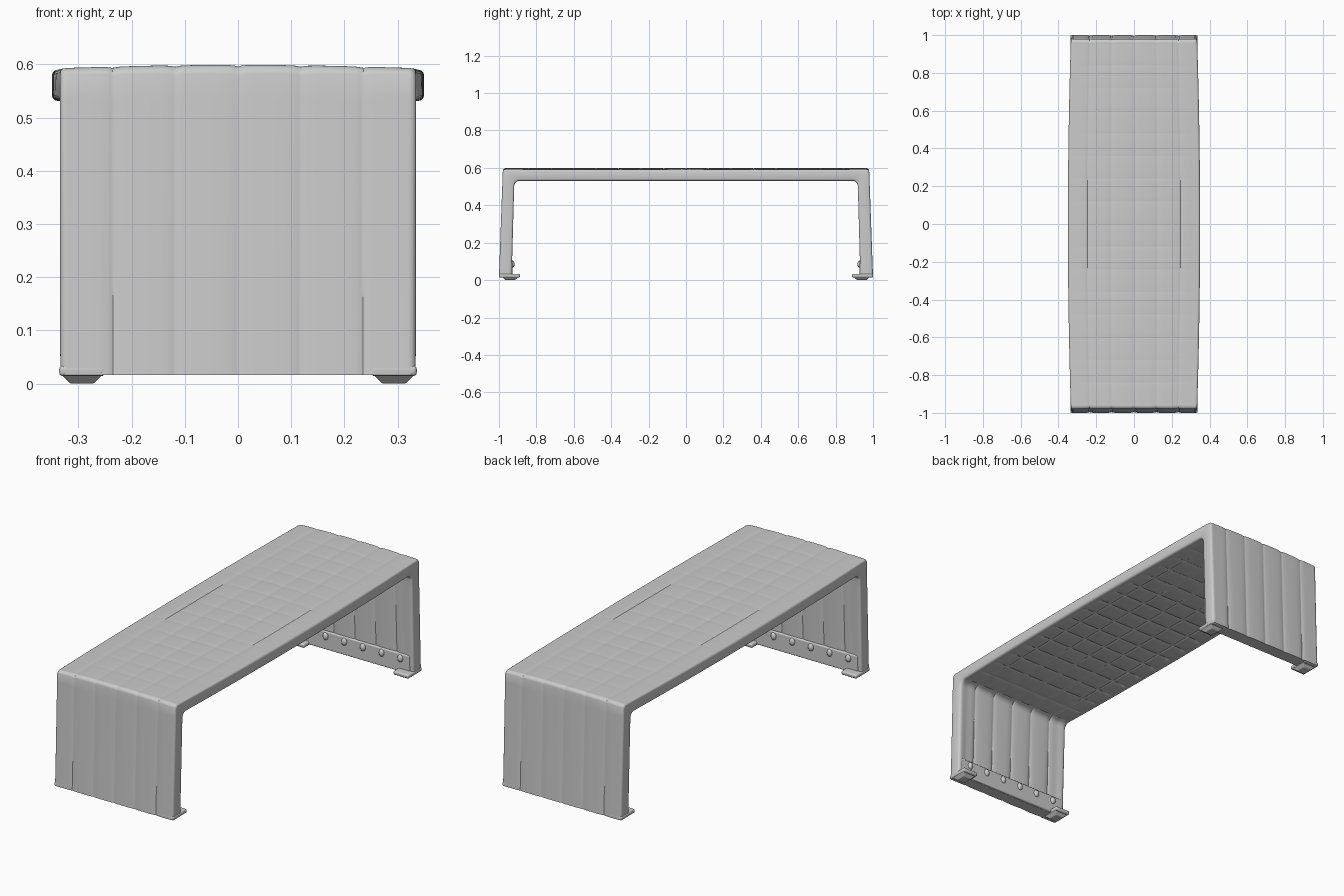
import bpy, bmesh, math
from mathutils import Vector

if "Cube" in bpy.data.objects:
    bpy.data.objects.remove(bpy.data.objects["Cube"])

FR = [0, .04, .12, .3, .5, .7, .88, .96]      # samples across one padded slat
EDGE_R = 0.012


def pillow(f):
    return abs(2 * f - 1) ** 6


def finish(name, bm, bevel=0):
    bmesh.ops.recalc_face_normals(bm, faces=bm.faces)
    me = bpy.data.meshes.new(name)
    bm.to_mesh(me)
    bm.free()
    ob = bpy.data.objects.new(name, me)
    bpy.context.collection.objects.link(ob)
    bpy.context.view_layer.objects.active = ob
    ob.select_set(True)
    if bevel:
        m = ob.modifiers.new("bevel", 'BEVEL')
        m.width, m.segments = bevel, 3
    bpy.ops.object.shade_smooth_by_angle(angle=math.radians(40))
    ob.select_set(False)
    return ob


def fillet(a, p, b, r, n=7):
    da, db = (a - p).normalized(), (b - p).normalized()
    half = da.angle(db) / 2
    c = p + (da + db).normalized() * r / math.sin(half)
    s, e = p + da * r / math.tan(half) - c, p + db * r / math.tan(half) - c
    ang = s.angle(e)
    return [c + (s * math.sin(ang * (1 - t)) + e * math.sin(ang * t)) / math.sin(ang)
            for t in (i / (n - 1) for i in range(n))]


def waterfall_shell():
    # half path in the (y, z) plane: leg, rounded corner, padded rows to the middle
    ob, oc, om = Vector((-1, .016)), Vector((-.979, .599)), Vector((0, .599))
    ib, ic, im = Vector((-.932, .016)), Vector((-.918, .531)), Vector((0, .531))
    oarc, iarc = fillet(ob, oc, om, .018), fillet(ib, ic, im, .03)
    half = [(ob.lerp(oarc[0], i / 12), ib.lerp(iarc[0], i / 12), 0, 0) for i in range(12)]
    half += [(o, i, 0, k / 6) for k, (o, i) in enumerate(zip(oarc, iarc))]
    rows = 8
    for r in range(rows):
        for f in FR:
            t = (r + f) / rows
            if t > 0:
                half.append((oarc[-1].lerp(om, t), iarc[-1].lerp(im, t), pillow(f), 1))
    flip = lambda v: Vector((-v.x, v.y))
    path = half + [(om, im, 1, 1)] + [(flip(o), flip(i), g, w) for o, i, g, w in reversed(half)]

    # slat samples across the width: (position, seam depth)
    cuts = [-1, -.73, -.365, 0, .365, .73, 1]
    us = []
    for k in range(6):
        for f in FR:
            edge = (k == 0 and f < .5) or (k == 5 and f > .5)
            us.append((cuts[k] + (cuts[k + 1] - cuts[k]) * f, 0 if edge else pillow(f)))
    us.append((1, 0))
    arc = [math.radians(a) for a in (30, 60, 90)]

    bm = bmesh.new()
    rings = []
    for o, i, row, w in path:
        wid = .334 + .016 * (1 - o.x ** 2) - EDGE_R
        d = i - o
        th = d.length
        d = d / th
        pts = []
        drop = lambda u: .009 * w * u * u
        for u, g in us:
            pts.append((u * wid, drop(u) + .004 * g + .0012 * row * (1 - u * u)))
        right = [(wid + EDGE_R * math.sin(a), EDGE_R * (1 - math.cos(a))) for a in arc]
        side = [(x, y + drop(1)) for x, y in right] + [(x, th - y) for x, y in reversed(right)]
        pts += side
        for u, g in reversed(us):
            inside = min(1, max(0, (.95 - abs(u)) / .04))
            pts.append((u * wid, th - inside * (.006 + .005 * max(g, row))))
        pts += [(-x, y) for x, y in reversed(side)]
        rings.append([bm.verts.new((x, (o + d * s).x, (o + d * s).y)) for x, s in pts])
    n = len(rings[0])
    for a, b in zip(rings, rings[1:]):
        for k in range(n):
            bm.faces.new((a[k], a[(k + 1) % n], b[(k + 1) % n], b[k]))
    bm.faces.new(rings[0])
    bm.faces.new(rings[-1])
    finish("slatted_top_and_legs", bm)


def block(name, x, y, z, bevel, taper=1):
    bm = bmesh.new()
    bmesh.ops.create_cube(bm, size=1)
    for v in bm.verts:
        k = taper if v.co.z < 0 else 1
        v.co = Vector(((x[0] + x[1]) / 2 + v.co.x * k * (x[1] - x[0]),
                       (y[0] + y[1]) / 2 + v.co.y * k * (y[1] - y[0]),
                       z[0] if v.co.z < 0 else z[1]))
    return finish(name, bm, bevel)


waterfall_shell()
for sy, end in ((-1, "front"), (1, "back")):
    span = lambda a, b: sorted((sy * a, sy * b))
    # inner bottom rail with a row of fixing knobs
    block(end + "_inner_rail", (-.315, .315), span(.928, .96), (.017, .11), .006)
    bm = bmesh.new()
    for k in range(6):
        s = bmesh.ops.create_uvsphere(bm, u_segments=14, v_segments=8, radius=.015)["verts"]
        for v in s:
            v.co = Vector((v.co.x + (k - 2.5) * .105, v.co.y * .9 + sy * .93, v.co.z * 1.3 + .085))
    finish(end + "_rail_knobs", bm)
    # foot plates with tapered glides
    for sx, hand in ((-1, "left"), (1, "right")):
        xs = lambda a, b: sorted((sx * a, sx * b))
        block(f"{end}_{hand}_foot_plate", xs(.25, .336), span(.888, 1), (.014, .034), .007)
        block(f"{end}_{hand}_foot_glide", xs(.253, .333), span(.895, .985), (0, .018), .003, .55)
